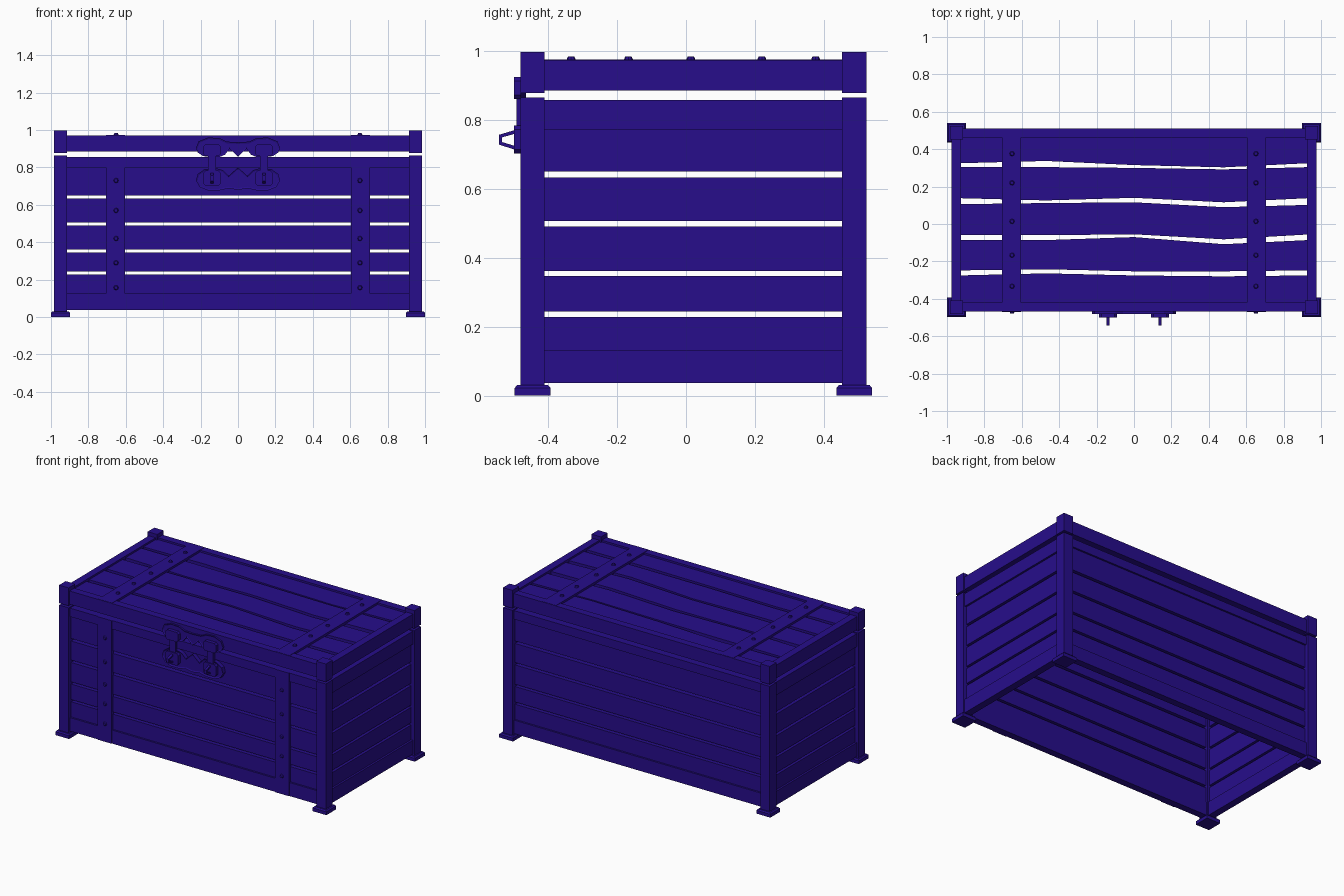
import bpy, bmesh
from mathutils import Matrix

if "Cube" in bpy.data.objects:
    bpy.data.objects.remove(bpy.data.objects["Cube"])

CY = 0.0215  # the box centre in y (the latch sticks out at the front)
mat = bpy.data.materials.new("indigo_paint")
mat.diffuse_color = (0.02, 0.004, 0.26, 1)
mat.use_nodes = True
mat.node_tree.nodes["Principled BSDF"].inputs["Base Color"].default_value = mat.diffuse_color


def finish(name, bm):
    bmesh.ops.recalc_face_normals(bm, faces=bm.faces[:])
    me = bpy.data.meshes.new(name)
    bm.to_mesh(me)
    bm.free()
    me.materials.append(mat)
    ob = bpy.data.objects.new(name, me)
    bpy.context.collection.objects.link(ob)
    return ob


def prism(name, pts, axis, lo, hi, rim=0):
    """Extrude a 2D outline along an axis; rim adds a raised border on the low side."""
    def put(p, t):
        return {'x': (t, *p), 'y': (p[0], t, p[1]), 'z': (*p, t)}[axis]
    bm = bmesh.new()
    a = [bm.verts.new(put(p, lo)) for p in pts]
    b = [bm.verts.new(put(p, hi)) for p in pts]
    front = bm.faces.new(a)
    bm.faces.new(b[::-1])
    n = len(pts)
    for i in range(n):
        bm.faces.new((a[i], b[i], b[(i + 1) % n], a[(i + 1) % n]))
    bmesh.ops.recalc_face_normals(bm, faces=bm.faces[:])
    if rim:
        bmesh.ops.inset_region(bm, faces=[front], thickness=rim, depth=-0.004)
    return finish(name, bm)


def box(name, x, y, z):
    return prism(name, [(x[0], y[0]), (x[1], y[0]), (x[1], y[1]), (x[0], y[1])], 'z', *z)


def rivet(name, loc, to_front=False):
    bm = bmesh.new()
    bmesh.ops.create_cone(bm, cap_ends=True, segments=8, radius1=0.015, radius2=0.009, depth=0.014)
    if to_front:
        bm.transform(Matrix.Rotation(1.5708, 4, 'X'))
    bm.transform(Matrix.Translation(loc))
    finish(name, bm)


def span(s, a, b):
    """Range a..b mirrored to side s."""
    return (a, b) if s > 0 else (-b, -a)


def yspan(s, a, b):
    lo, hi = span(s, a, b)
    return CY + lo, CY + hi


# Corner posts, lid corner blocks and chamfered feet
for sx, nx in ((-1, "left"), (1, "right")):
    for sy, ny in ((-1, "front"), (1, "back")):
        px, py = span(sx, 0.914, 0.984), yspan(sy, 0.4315, 0.5015)
        box(f"{ny}_{nx}_post", px, py, (0.028, 0.864))
        box(f"{ny}_{nx}_lid_block", px, py, (0.877, 0.997))
        bm = bmesh.new()
        bmesh.ops.create_cube(bm, size=1)
        bm.transform(Matrix.Translation((sx * 0.949, CY + sy * 0.4665, 0.011))
                     @ Matrix.Diagonal((0.102, 0.104, 0.022, 1)))
        top = max(bm.faces, key=lambda f: f.calc_center_median().z)
        bmesh.ops.inset_region(bm, faces=[top], thickness=0.01, depth=0.008)
        finish(f"{ny}_{nx}_foot", bm)

# Wall planks and rails, four sides
bands = [(0.045, 0.228), (0.243, 0.346), (0.361, 0.490), (0.506, 0.633), (0.65, 0.85)]
for s, n in ((-1, "front"), (1, "back")):
    for i, z in enumerate(bands):
        box(f"{n}_plank_{i + 1}", (-0.92, 0.92), yspan(s, 0.445, 0.475), z)
    for r, z in (("bottom", (0.037, 0.127)), ("top", (0.80, 0.857))):
        box(f"{n}_{r}_rail", (-0.92, 0.92), yspan(s, 0.44, 0.487), z)
    box(f"lid_{n}_rail", (-0.92, 0.92), yspan(s, 0.44, 0.49), (0.884, 0.972))
for s, n in ((-1, "left"), (1, "right")):
    ends = (CY - 0.44, CY + 0.44)
    for i, z in enumerate(bands):
        box(f"{n}_plank_{i + 1}", span(s, 0.93, 0.96), ends, z)
    for r, z in (("bottom", (0.037, 0.13)), ("top", (0.77, 0.857))):
        box(f"{n}_{r}_rail", span(s, 0.925, 0.973), ends, z)
    box(f"lid_{n}_rail", span(s, 0.925, 0.975), ends, (0.884, 0.972))

# Lid planks with uneven edges, back to front: (upper edge, lower edge)
xs = (-0.93, -0.47, 0, 0.48, 0.93)
edges = [((0.475,) * 5, (0.325, 0.337, 0.315, 0.303, 0.325)),
         ((0.304, 0.304, 0.300, 0.292, 0.304), (0.138, 0.126, 0.140, 0.116, 0.138)),
         ((0.106, 0.112, 0.116, 0.090, 0.102), (-0.060, -0.060, -0.055, -0.082, -0.056)),
         ((-0.086, -0.086, -0.070, -0.108, -0.086), (-0.248, -0.242, -0.253, -0.253, -0.248)),
         ((-0.275, -0.264, -0.275, -0.280, -0.275), (-0.43,) * 5)]
for i, (up, low) in enumerate(edges):
    pts = list(zip(xs, low)) + list(zip(xs, up))[::-1]
    prism(f"lid_plank_{i + 1}", pts, 'z', 0.925, 0.96)

# Straps with rivets on the lid and the front
for s, n in ((-1, "left"), (1, "right")):
    x = span(s, 0.603, 0.706)
    box(f"{n}_lid_strap", x, (CY - 0.488, CY + 0.488), (0.955, 0.974))
    box(f"{n}_front_strap", x, (CY - 0.491, CY - 0.47), (0.037, 0.857))
    for i, y in enumerate((-0.333, -0.167, 0.014, 0.22, 0.376)):
        rivet(f"{n}_lid_rivet_{i + 1}", (s * 0.652, y, 0.977))
    for i, z in enumerate((0.157, 0.29, 0.42, 0.57, 0.73)):
        rivet(f"{n}_front_rivet_{i + 1}", (s * 0.652, CY - 0.494, z), True)


def mirrored(half):
    return half + [(-x, z) for x, z in half[::-1] if x]


# Latch plates: two lobes joined by a pointed middle
upper = [(0, 0.857), (0.045, 0.90), (0.07, 0.868), (0.1, 0.855), (0.185, 0.86), (0.215, 0.88),
         (0.225, 0.905), (0.21, 0.94), (0.16, 0.96), (0.1, 0.957), (0.06, 0.938), (0, 0.935)]
lower = [(0, 0.80), (0.05, 0.755), (0.08, 0.785), (0.12, 0.797), (0.18, 0.79), (0.215, 0.765),
         (0.225, 0.73), (0.205, 0.695), (0.16, 0.677), (0.1, 0.677), (0.05, 0.688), (0, 0.68)]
prism("upper_latch_plate", mirrored(upper), 'y', -0.48, -0.464, 0.009)
prism("lower_latch_plate", mirrored(lower), 'y', -0.48, -0.45, 0.009)

# Two hasps, each with a staple
for s, n in ((-1, "left"), (1, "right")):
    c = s * 0.139

    def pad(hw, z0, z1, k=0.012):
        h = [(hw - k, z0), (hw, z0 + k), (hw, z1 - k), (hw - k, z1)]
        return [(c + x, z) for x, z in h] + [(c - x, z) for x, z in h[::-1]]
    prism(f"{n}_hasp_top", pad(0.047, 0.86, 0.924), 'y', -0.499, -0.474)
    box(f"{n}_hasp_neck", (c - 0.022, c + 0.022), (-0.492, -0.474), (0.77, 0.87))
    prism(f"{n}_hasp_bottom", pad(0.047, 0.702, 0.783), 'y', -0.499, -0.474)
    staple = [(-0.49, 0.772), (-0.543, 0.756), (-0.543, 0.728), (-0.49, 0.711),
              (-0.49, 0.722), (-0.533, 0.735), (-0.533, 0.749), (-0.49, 0.761)]
    prism(f"{n}_staple", staple, 'x', c - 0.008, c + 0.008)
